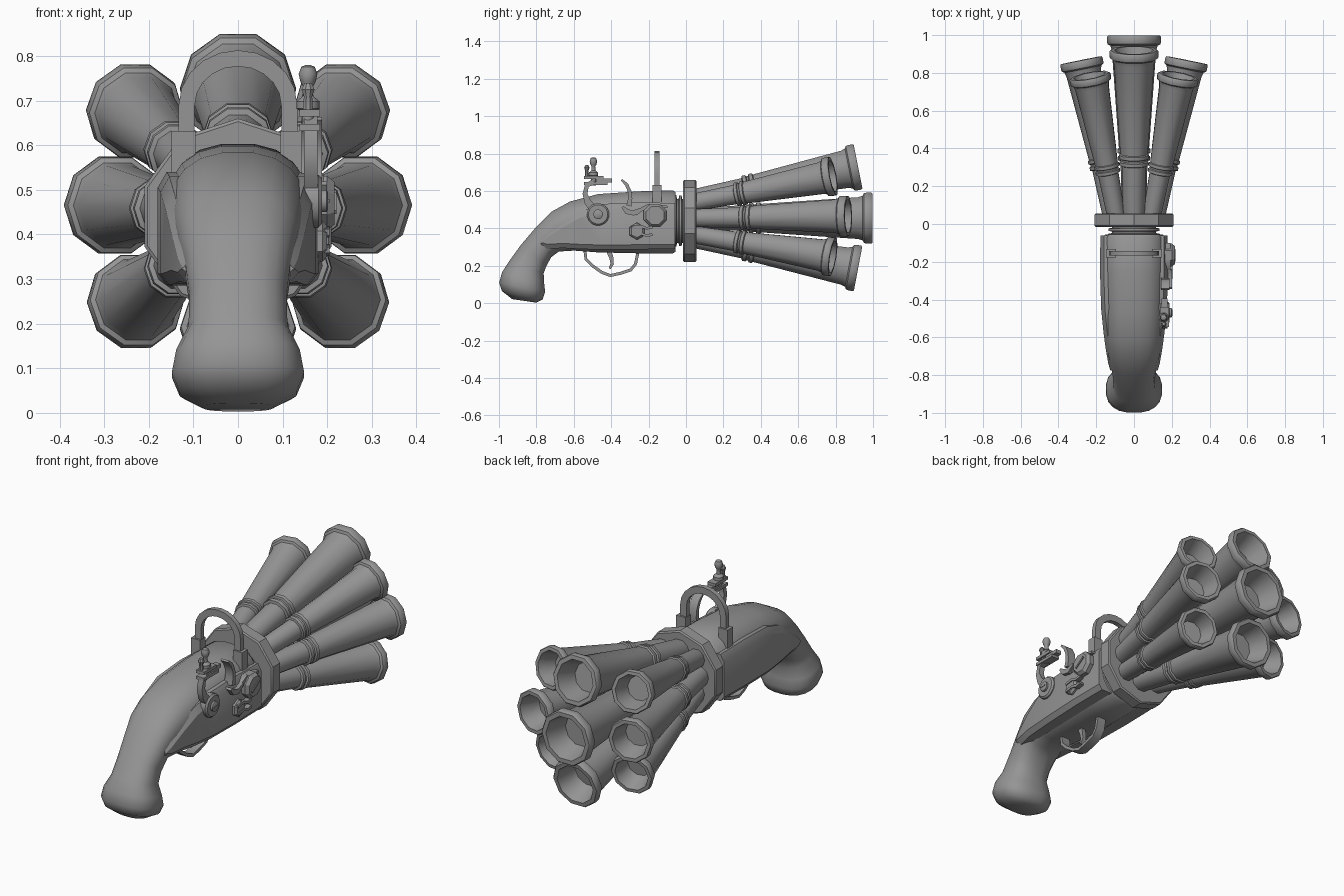
import bpy, bmesh, math
from mathutils import Vector

if "Cube" in bpy.data.objects:
    bpy.data.objects.remove(bpy.data.objects["Cube"])

metal = bpy.data.materials.new("plain grey")
metal.use_nodes = True
GREY = (0.3, 0.3, 0.3, 1)
metal.diffuse_color = GREY
metal.node_tree.nodes["Principled BSDF"].inputs["Base Color"].default_value = GREY


def finish(name, bm, angle=40):
    bmesh.ops.recalc_face_normals(bm, faces=bm.faces)
    mesh = bpy.data.meshes.new(name)
    bm.to_mesh(mesh)
    bm.free()
    mesh.materials.append(metal)
    ob = bpy.data.objects.new(name, mesh)
    bpy.context.collection.objects.link(ob)
    bpy.ops.object.select_all(action="DESELECT")
    ob.select_set(True)
    bpy.context.view_layer.objects.active = ob
    bpy.ops.object.shade_smooth_by_angle(angle=math.radians(angle))
    return ob


def loft(name, rings, angle=40):
    """Skin a list of equal point rings and cap both ends."""
    bm = bmesh.new()
    rows = [[bm.verts.new(p) for p in ring] for ring in rings]
    n = len(rows[0])
    for a, b in zip(rows, rows[1:]):
        for i in range(n):
            j = (i + 1) % n
            bm.faces.new((a[i], a[j], b[j], b[i]))
    bm.faces.new(rows[0])
    bm.faces.new(rows[-1])
    return finish(name, bm, angle)


def lathe(name, start, axis, profile, sides=10, turn=0.5, angle=40):
    """Turn (radius, distance) pairs about an axis."""
    start, axis = Vector(start), Vector(axis).normalized()
    up = Vector((0, 0, 1)) if abs(axis.z) < 0.9 else Vector((0, 1, 0))
    up = (up - axis * up.dot(axis)).normalized()
    side = up.cross(axis)
    rings = []
    for r, d in profile:
        angles = [math.tau * (i + turn) / sides for i in range(sides)]
        rings.append([start + axis * d + up * r * math.cos(a) + side * r * math.sin(a)
                      for a in angles])
    return loft(name, rings, angle)


def ribbon(name, path, thick, lo, hi, across="x"):
    """Square bar following a flat path, thick may taper along it."""
    pts = [Vector(p) for p in path]
    rings = []
    for i, p in enumerate(pts):
        d = (pts[min(i + 1, len(pts) - 1)] - pts[max(i - 1, 0)]).normalized()
        n = Vector((-d.y, d.x)) * (thick[i] if isinstance(thick, list) else thick)
        a, b = p + n, p - n
        ring = [(a, lo), (a, hi), (b, hi), (b, lo)]
        rings.append([(w, q.x, q.y) if across == "x" else (q.x, w, q.y) for q, w in ring])
    return loft(name, rings)


def box(name, lo, hi):
    x0, y0, z0 = lo
    x1, y1, z1 = hi
    return loft(name, [[(x0, y0, z), (x1, y0, z), (x1, y1, z), (x0, y1, z)] for z in (z0, z1)])


# Stock and grip: (top y, top z, bottom y, bottom z, half width)
stations = [
    (-.055, .595, -.055, .275, .155), (-.07, .605, -.07, .265, .165),
    (-.25, .60, -.25, .265, .168), (-.47, .585, -.47, .27, .16),
    (-.62, .545, -.60, .28, .148), (-.72, .49, -.68, .275, .135),
    (-.80, .41, -.72, .245, .12), (-.885, .31, -.745, .20, .11),
    (-.95, .22, -.76, .16, .112), (-.985, .165, -.757, .105, .14),
    (-1.0, .11, -.752, .06, .15), (-.985, .065, -.765, .02, .132),
    (-.93, .022, -.80, .003, .08)]
rings = []
for ty, tz, by, bz, w in stations:
    top, bot = Vector((0, ty, tz)), Vector((0, by, bz))
    mid, half = (top + bot) / 2, (top - bot) / 2
    ring = []
    for i in range(20):
        a = math.tau * (i + 0.5) / 20
        c, s = math.cos(a), math.sin(a)
        soft = 0.82
        ring.append(mid + half * math.copysign(abs(c) ** soft, c)
                    + Vector((w * math.copysign(abs(s) ** soft, s), 0, 0)))
    rings.append(ring)
loft("stock", rings, 50)

# Raised side panels: (y, lower z, upper z, outer x)
panel = [(-.06, .29, .535, .178), (-.25, .288, .54, .18), (-.45, .286, .53, .174),
         (-.57, .29, .49, .162), (-.66, .295, .44, .15), (-.74, .29, .385, .136),
         (-.775, .30, .355, .125)]
for side, label in ((1, "left"), (-1, "right")):
    loft(label + "_side_panel", [
        [(side * x * .55, y, lo), (side * (x - .02), y, lo), (side * x, y, lo + .025),
         (side * x, y, hi - .035), (side * (x - .02), y, hi), (side * x * .55, y, hi)]
        for y, lo, hi, x in panel], 30)

# Ribbed neck and ring that holds the barrels
lathe("ribbed_neck", (0, -.07, .44), (0, 1, 0),
      [(.14, 0), (.14, .018), (.12, .022), (.12, .03), (.138, .034), (.138, .046),
       (.12, .05), (.12, .075)], 16)
lathe("barrel_ring", (0, -.015, .44), (0, 1, 0),
      [(.213, 0), (.22, .006), (.22, .064), (.213, .07)], 10, 0, 30)


def barrel(name, root, muzzle, r):
    root, muzzle = Vector(root), Vector(muzzle)
    n = (muzzle - root).length
    shape = [(.44, 0), (.5, .32), (.6, .325), (.6, .345), (.54, .35), (.54, .36),
             (.62, .365), (.62, .385), (.56, .39), (.82, .92), (.88, .945), (.98, .953),
             (1, .965), (1, .993), (.96, 1), (.8, 1), (.74, .97), (.58, .88)]
    lathe(name, root, muzzle - root, [(k * r, t * n) for k, t in shape])


# Middle column of barrels, then the fans on either side
barrel("centre_barrel", (0, .02, .455), (0, .998, .455), .143)
barrel("top_barrel", (0, .02, .55), (0, .92, .73), .13)
barrel("bottom_barrel", (0, .02, .355), (0, .92, .185), .13)
for side, label in ((1, "left"), (-1, "right")):
    barrel(label + "_middle_barrel", (side * .11, .02, .455), (side * .28, .867, .466), .114)
    barrel(label + "_upper_barrel", (side * .09, .02, .535), (side * .235, .785, .68), .109)
    barrel(label + "_lower_barrel", (side * .09, .02, .37), (side * .233, .785, .247), .109)

# Arched sight over the stock
arc = [(.115 * math.cos(a), .69 + .105 * math.sin(a))
       for a in [math.pi * i / 10 for i in range(11)]]
ribbon("sight_arch", [(.115, .56)] + arc + [(-.115, .56)], .018, -.168, -.142, "y")
for side, label in ((1, "left"), (-1, "right")):
    cx = side * .122
    box(label + "_sight_foot", (cx - .027, -.178, .53), (cx + .027, -.132, .632))

# Trigger and guard
ribbon("trigger_guard", [(-.54, .28), (-.535, .235), (-.50, .2), (-.45, .165), (-.405, .148),
                         (-.35, .16), (-.295, .178), (-.27, .21), (-.255, .28)],
       .008, -.025, .025)
ribbon("trigger", [(-.415, .285), (-.398, .24), (-.395, .21), (-.408, .185)],
       [.014, .011, .009, .006], -.011, .011)

# Cock with pivot disc, jaws and clamping screw
lathe("cock_disc", (.15, -.47, .475), (1, 0, 0),
      [(.06, 0), (.06, .03), (.052, .038)], 16)
lathe("cock_pivot_screw", (.18, -.47, .475), (1, 0, 0), [(.026, 0), (.026, .018), (.02, .022)], 12)
box("cock_screw_slot", (.2, -.488, .471), (.205, -.452, .479))
ribbon("cock_arm", [(-.49, .5), (-.525, .54), (-.54, .585), (-.53, .63), (-.49, .65)],
       [.024, .018, .013, .012, .016], .148, .178)
box("cock_lower_jaw", (.138, -.545, .632), (.184, -.42, .648))
box("cock_upper_jaw", (.138, -.545, .664), (.184, -.44, .68))
box("flint", (.145, -.48, .646), (.177, -.395, .666))
lathe("clamp_screw", (.157, -.495, .63), (0, 0, 1),
      [(.014, 0), (.014, .045), (.026, .052), (.026, .068), (.012, .08), (.01, .1),
       (.017, .112), (.021, .13), (.015, .146), (.005, .15)], 10)
lathe("jaw_tail", (.157, -.53, .68), (0, 0, 1), [(.012, 0), (.01, .03), (.016, .045), (.008, .06)], 8)

# Striking plate and powder pan
ribbon("striking_plate", [(-.345, .66), (-.318, .635), (-.302, .6), (-.298, .56), (-.305, .52)],
       [.005, .009, .01, .011, .014], .142, .188)
ribbon("powder_pan", [(-.34, .515), (-.315, .49), (-.28, .482), (-.24, .505)],
       [.006, .014, .014, .006], .15, .2)
ribbon("pan_lever", [(-.27, .475), (-.24, .50), (-.2, .52), (-.1, .515)],
       [.007, .01, .012, .006], .16, .193)

# Faceted caps and the spring that joins them
lathe("large_faceted_cap", (.16, -.165, .47), (1, 0, 0),
      [(.066, 0), (.066, .04), (.052, .056)], 8, .5, 20)
ribbon("cap_slot", [(-.195, .45), (-.135, .49)], .005, .215, .221)
lathe("small_faceted_cap", (.16, -.262, .385), (1, 0, 0),
      [(.046, 0), (.046, .03), (.034, .04)], 6, 0, 20)
for k, end in enumerate((.4, .36)):
    ribbon(f"spring_leaf_{k + 1}", [(-.29, .385 + (end - .38)), (-.24, end + .012), (-.21, end),
                                    (-.18, end + .008)], .007, .17, .205)
